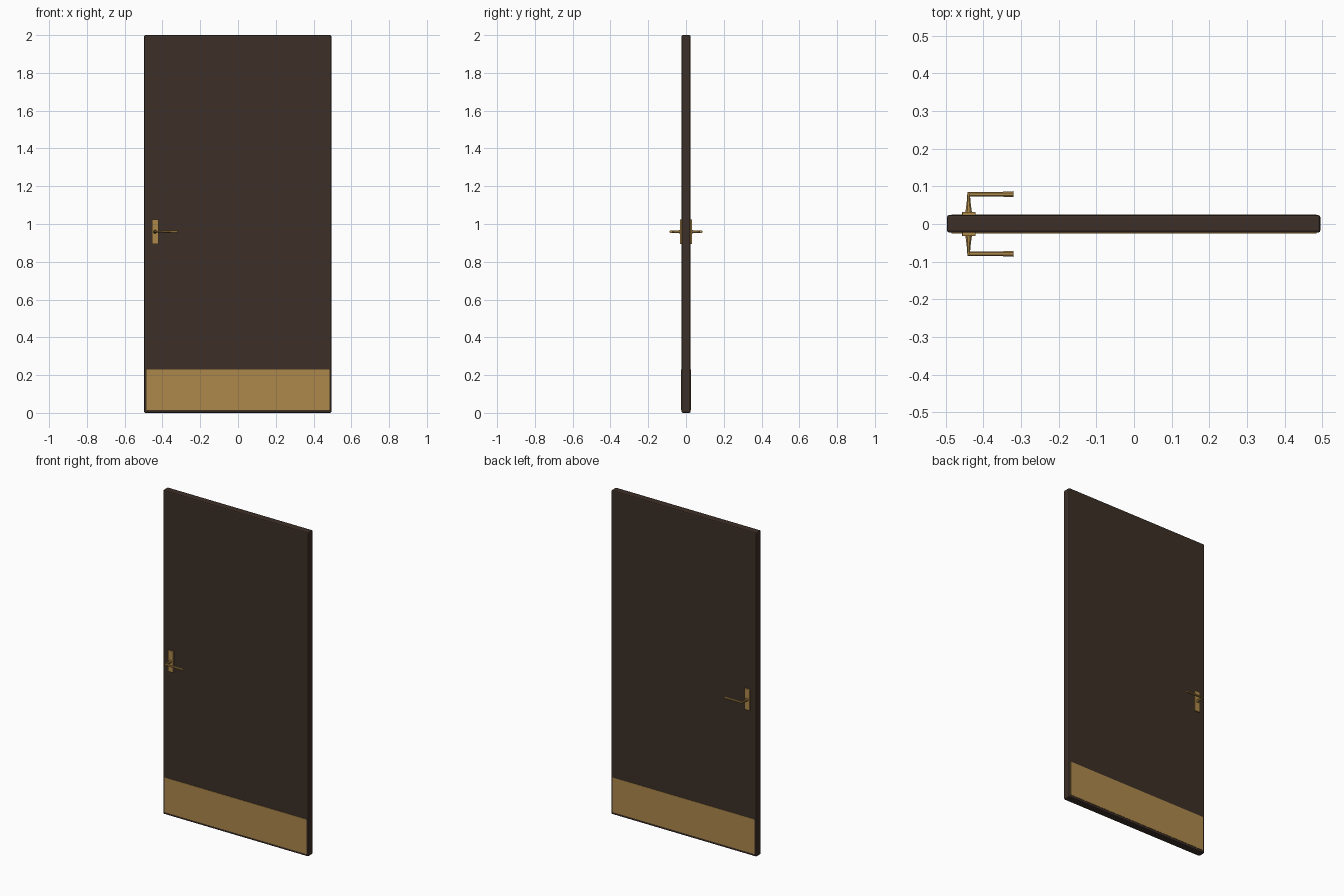
import bpy, bmesh
from mathutils import Vector

cube = bpy.data.objects.get("Cube")
if cube:
    bpy.data.objects.remove(cube, do_unlink=True)


def material(name, color):
    m = bpy.data.materials.new(name)
    m.use_nodes = True
    m.diffuse_color = (*color, 1)
    m.node_tree.nodes["Principled BSDF"].inputs["Base Color"].default_value = (*color, 1)
    return m


wood = material("dark brown wood", (0.045, 0.028, 0.020))
brass = material("brass", (0.42, 0.25, 0.07))


def add_object(name, bm, mat):
    bmesh.ops.recalc_face_normals(bm, faces=bm.faces)
    mesh = bpy.data.meshes.new(name)
    bm.to_mesh(mesh)
    bm.free()
    mesh.materials.append(mat)
    ob = bpy.data.objects.new(name, mesh)
    bpy.context.collection.objects.link(ob)
    return ob


def box(name, low, high, mat, bevel):
    low, high = Vector(low), Vector(high)
    bm = bmesh.new()
    bmesh.ops.create_cube(bm, size=1)
    for v in bm.verts:
        v.co = (low + high) / 2 + v.co * (high - low)
    ob = add_object(name, bm, mat)
    mod = ob.modifiers.new("edge bevel", "BEVEL")
    mod.width = bevel
    mod.segments = 2
    return ob


def loft(name, rings, mat):
    """Skin a list of equal-length rings and cap both ends."""
    bm = bmesh.new()
    loops = [[bm.verts.new(p) for p in ring] for ring in rings]
    for a, b in zip(loops, loops[1:]):
        for i in range(len(a)):
            j = (i + 1) % len(a)
            bm.faces.new((a[i], a[j], b[j], b[i]))
    bm.faces.new(loops[0])
    bm.faces.new(loops[-1])
    return add_object(name, bm, mat)


def octagon(half_u, half_v):
    k = 0.45
    return [(half_u * a, half_v * b) for a, b in
            ((1, k), (k, 1), (-k, 1), (-1, k), (-1, -k), (-k, -1), (k, -1), (1, -k))]


# Door slab
box("door_slab", (-0.497, -0.023, 0), (0.495, 0.024, 2), wood, 0.007)

handle_x, handle_z = -0.439, 0.959
for side, label in ((-1, "front"), (1, "back")):
    def span(a, b):
        return sorted((side * a, side * b))

    # Kick plate
    y0, y1 = span(0.020, 0.0255)
    box(label + "_kick_plate", (-0.484, y0, 0.015), (0.484, y1, 0.23), brass, 0.0005)

    # Handle backplate
    y0, y1 = span(0.020, 0.032)
    box(label + "_handle_backplate", (-0.456, y0, 0.894), (-0.421, y1, 1.024), brass, 0.001)

    # Tapered neck: distance from the door, half width, half height
    neck = [(0.030, 0.009, 0.009), (0.036, 0.008, 0.008),
            (0.060, 0.005, 0.006), (0.080, 0.0035, 0.005)]
    loft(label + "_handle_neck",
         [[(handle_x + u, side * y, handle_z + v) for u, v in octagon(hu, hv)]
          for y, hu, hv in neck], brass)

    # Lever: x position, half depth, half height, with a mitred inner corner
    lever = [(-0.442, 0.006, 0.005), (-0.420, 0.0065, 0.005),
             (-0.350, 0.0065, 0.006), (-0.320, 0.008, 0.006)]
    loft(label + "_handle_lever",
         [[(x, side * (0.079 + u), handle_z + v) for u, v in octagon(hu, hv)]
          for x, hu, hv in lever], brass)
